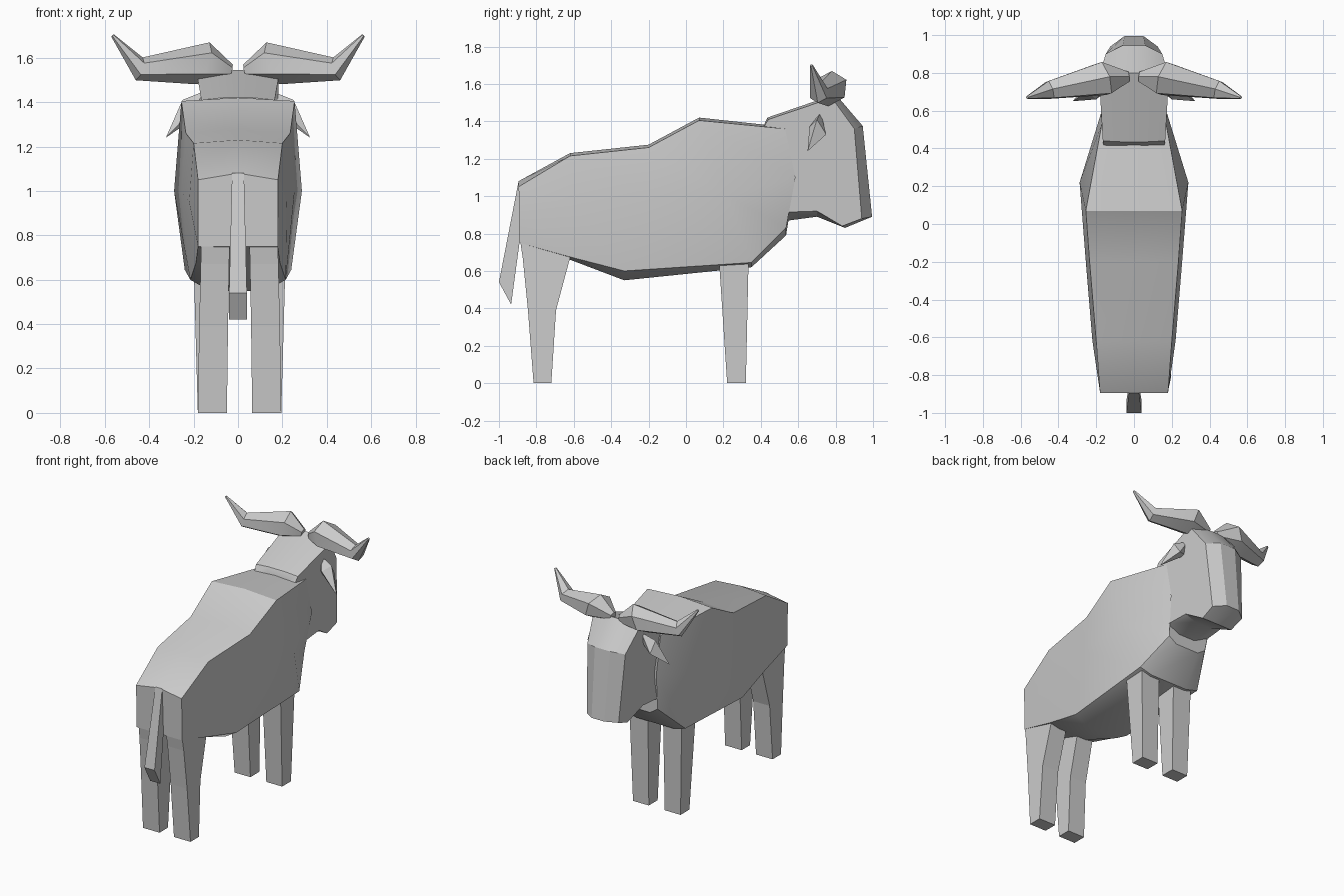
import bpy
from math import radians, cos, sin, pi
from mathutils import Vector
import bmesh

if "Cube" in bpy.data.objects:
    bpy.data.objects.remove(bpy.data.objects["Cube"])


def make(name, verts, faces, smooth=False):
    me = bpy.data.meshes.new(name)
    me.from_pydata([tuple(v) for v in verts], [], faces)
    bm = bmesh.new()
    bm.from_mesh(me)
    bmesh.ops.recalc_face_normals(bm, faces=bm.faces)
    bm.to_mesh(me)
    bm.free()
    ob = bpy.data.objects.new(name, me)
    bpy.context.collection.objects.link(ob)
    if smooth:
        bpy.ops.object.select_all(action='DESELECT')
        bpy.context.view_layer.objects.active = ob
        ob.select_set(True)
        bpy.ops.object.shade_smooth_by_angle(angle=radians(30))
    return ob


def loft(name, rings, smooth=False):
    """Skin a list of closed rings and cap both ends."""
    n = len(rings[0])
    faces = [list(range(n)), list(range((len(rings) - 1) * n, len(rings) * n))]
    for r in range(len(rings) - 1):
        for i in range(n):
            j = (i + 1) % n
            faces.append([r * n + i, r * n + j, (r + 1) * n + j, (r + 1) * n + i])
    return make(name, [p for ring in rings for p in ring], faces, smooth)


def rect(x0, x1, y0, y1, z):
    return [(x0, y0, z), (x1, y0, z), (x1, y1, z), (x0, y1, z)]


# Body: (top y, centre z, edge z, half width), (side y, z, half), (belly y, edge z, half, centre z)
stations = [
    ((-.895, 1.08, 1.05, .18), (-.89, .90, .18), (-.89, .75, .18, .75)),
    ((-.62, 1.23, 1.215, .20), (-.62, .95, .22), (-.62, .675, .19, .66)),
    ((-.20, 1.275, 1.26, .235), (-.20, 1.0, .255), (-.33, .60, .215, .55)),
    ((.07, 1.42, 1.405, .255), (.22, 1.0, .288), (.35, .645, .24, .62)),
    ((.53, 1.37, 1.36, .17), (.585, 1.10, .175), (.535, .83, .15, .79)),
]
rings = []
for (ty, tc, te, tw), (sy, sz, sw), (by, be, bw, bc) in stations:
    half = [(tw, ty, te), (sw, sy, sz), (bw, by, be)]
    rings.append([(0, ty, tc)] + half + [(bw * .6, by, bc), (-bw * .6, by, bc)]
                 + [(-x, y, z) for x, y, z in reversed(half)])
loft("body", rings, True)

# Head and neck: edge (half width, y, z) then centre (y, z), from nape round to throat
profile = [
    (.16, .41, 1.36, .41, 1.365), (.165, .44, 1.41, .435, 1.42),
    (.185, .78, 1.525, .80, 1.545), (.15, .90, 1.36, .945, 1.375),
    (.125, .94, .88, .995, .89), (.12, .835, .84, .85, .83),
    (.15, .70, .92, .70, .89), (.16, .55, .915, .55, .87),
    (.16, .45, .92, .45, .88),
]
verts, faces = [], []
for w, ey, ez, cy, cz in profile:
    verts += [(-w, ey, ez), (-w * .4, cy, cz), (w * .4, cy, cz), (w, ey, ez)]
n = len(profile)
for i in range(n):
    a, b = i * 4, (i + 1) % n * 4
    faces += [[a + k, a + k + 1, b + k + 1, b + k] for k in range(3)]
faces += [[i * 4 for i in range(n)], [i * 4 + 3 for i in range(n)]]
make("head", verts, faces, True)

for s, side in ((1, "right"), (-1, "left")):
    # Horn: tapered six-sided tube bent upward at the end
    path = [(.03, .78, 1.54), (.16, .77, 1.575), (.445, .71, 1.55), (.565, .67, 1.70)]
    dirs = [(.9, -.1, .2), (.95, -.3, .35), (.9, -.3, .3), (.6, -.2, .75)]
    rings = []
    for p, d, r in zip(path, dirs, (.03, .1, .054, .008)):
        d = Vector(d).normalized()
        u = d.cross(Vector((0, 0, 1))).normalized()
        v = u.cross(d)
        ring = [Vector(p) + r * (u * cos(k * pi / 3 + pi / 6) + v * sin(k * pi / 3 + pi / 6))
                for k in range(6)]
        rings.append([(s * q.x, q.y, q.z) for q in ring])
    loft(side + "_horn", rings, True)

    # Ear: folded diamond pointing outward and down
    pts = [(.15, .72, 1.45), (.25, .70, 1.41), (.24, .75, 1.33), (.325, .65, 1.24),
           (.20, .66, 1.37), (.15, .70, 1.36)]
    make(side + "_ear", [(s * x, y, z) for x, y, z in pts],
         [[0, 1, 4], [1, 2, 3], [1, 3, 4], [0, 2, 1], [2, 5, 3], [3, 5, 4], [0, 4, 5], [0, 5, 2]])

    # Legs: square tapered columns
    c = .007

    def leg(name, levels):
        loft(name, [rect(c + s * a, c + s * b, y0, y1, z) for a, b, y0, y1, z in levels])

    leg(side + "_rear_leg", [(.045, .173, -.885, -.60, .75), (.047, .175, -.873, -.62, .67),
                             (.052, .182, -.845, -.695, .39), (.057, .188, -.815, -.72, 0)])
    leg(side + "_front_leg", [(.06, .207, .175, .335, .68), (.063, .188, .22, .32, 0)])

# Tail: flat wedge hanging from the rump
loft("tail", [[(-w, a, z) if k else (w, a, z) for w, a, z, k in ring] for ring in (
    [(.027, -.895, 1.08, 1), (.04, -1.0, .54, 1), (.04, -.935, .42, 1), (.03, -.87, .90, 1)],
    [(.027, -.895, 1.08, 0), (.04, -1.0, .54, 0), (.04, -.935, .42, 0), (.03, -.87, .90, 0)])])
